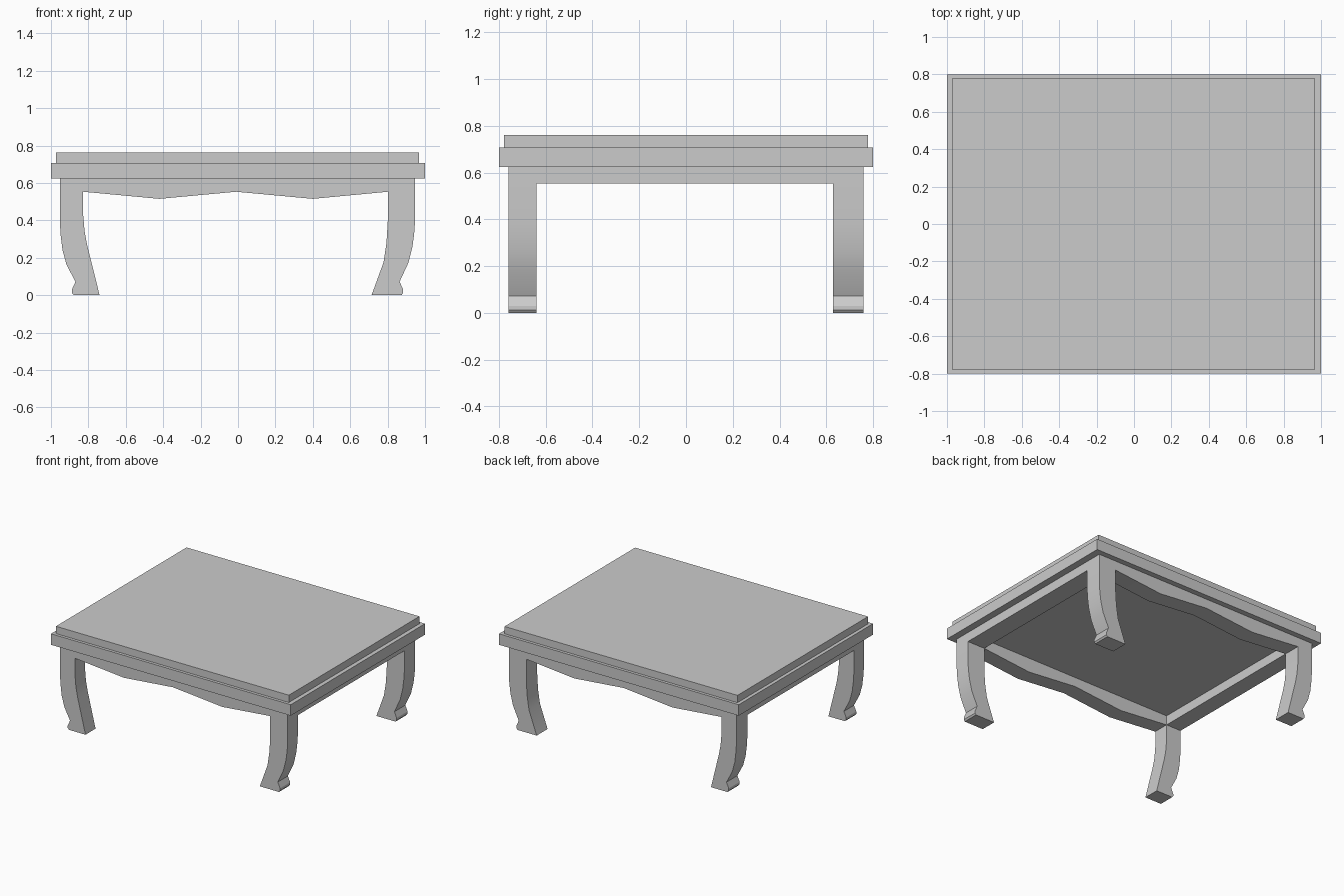
import bpy, bmesh

if "Cube" in bpy.data.objects:
    bpy.data.objects.remove(bpy.data.objects["Cube"])

TOP = 0.624      # underside of the tabletop
APRON = 0.553    # lower edge of the straight aprons


def extrude_profile(name, pts, y0, y1):
    """Extrude a closed x-z outline from y0 to y1."""
    bm = bmesh.new()
    face = bm.faces.new([bm.verts.new((x, y0, z)) for x, z in pts])
    res = bmesh.ops.extrude_face_region(bm, geom=[face])
    moved = [v for v in res["geom"] if isinstance(v, bmesh.types.BMVert)]
    bmesh.ops.translate(bm, verts=moved, vec=(0, y1 - y0, 0))
    bmesh.ops.recalc_face_normals(bm, faces=bm.faces)
    mesh = bpy.data.meshes.new(name)
    bm.to_mesh(mesh)
    bm.free()
    ob = bpy.data.objects.new(name, mesh)
    bpy.context.collection.objects.link(ob)
    return ob


def box(name, x0, x1, y0, y1, z0, z1):
    return extrude_profile(name, [(x0, z0), (x1, z0), (x1, z1), (x0, z1)], y0, y1)


# Stepped tabletop
box("tabletop_edge", -1, 1, -0.8, 0.8, TOP, 0.707)
box("tabletop_panel", -0.974, 0.969, -0.778, 0.778, 0.707, 0.762)

# Leg frame outline: left leg, scalloped apron, right leg
left_outer = [(-0.953, TOP), (-0.953, 0.40), (-0.948, 0.32), (-0.938, 0.24),
              (-0.917, 0.163), (-0.869, 0.072), (-0.888, 0.03), (-0.888, 0.012), (-0.878, 0)]
left_inner = [(-0.74, 0), (-0.807, 0.27), (-0.82, 0.34), (-0.828, 0.43), (-0.828, APRON)]
scallop = [(-0.42, 0.515), (-0.01, APRON), (0.40, 0.515)]
right_inner = [(0.801, APRON), (0.801, 0.40), (0.794, 0.28), (0.778, 0.175), (0.714, 0)]
right_outer = [(0.874, 0), (0.883, 0.012), (0.883, 0.03), (0.864, 0.072),
               (0.912, 0.175), (0.933, 0.26), (0.942, 0.33), (0.947, 0.40), (0.947, TOP)]
outline = left_outer + left_inner + scallop + right_inner + right_outer

for name, y0, y1 in (("front_leg_frame", -0.76, -0.64), ("back_leg_frame", 0.629, 0.759)):
    ob = extrude_profile(name, outline, y0, y1)
    bpy.ops.object.select_all(action='DESELECT')
    ob.select_set(True)
    bpy.context.view_layer.objects.active = ob
    bpy.ops.object.shade_smooth_by_angle(angle=0.35)

# Straight aprons joining the front and back frames
for name, x0, x1 in (("left_apron", -0.953, -0.828), ("right_apron", 0.801, 0.947)):
    box(name, x0, x1, -0.64, 0.629, APRON, TOP)
